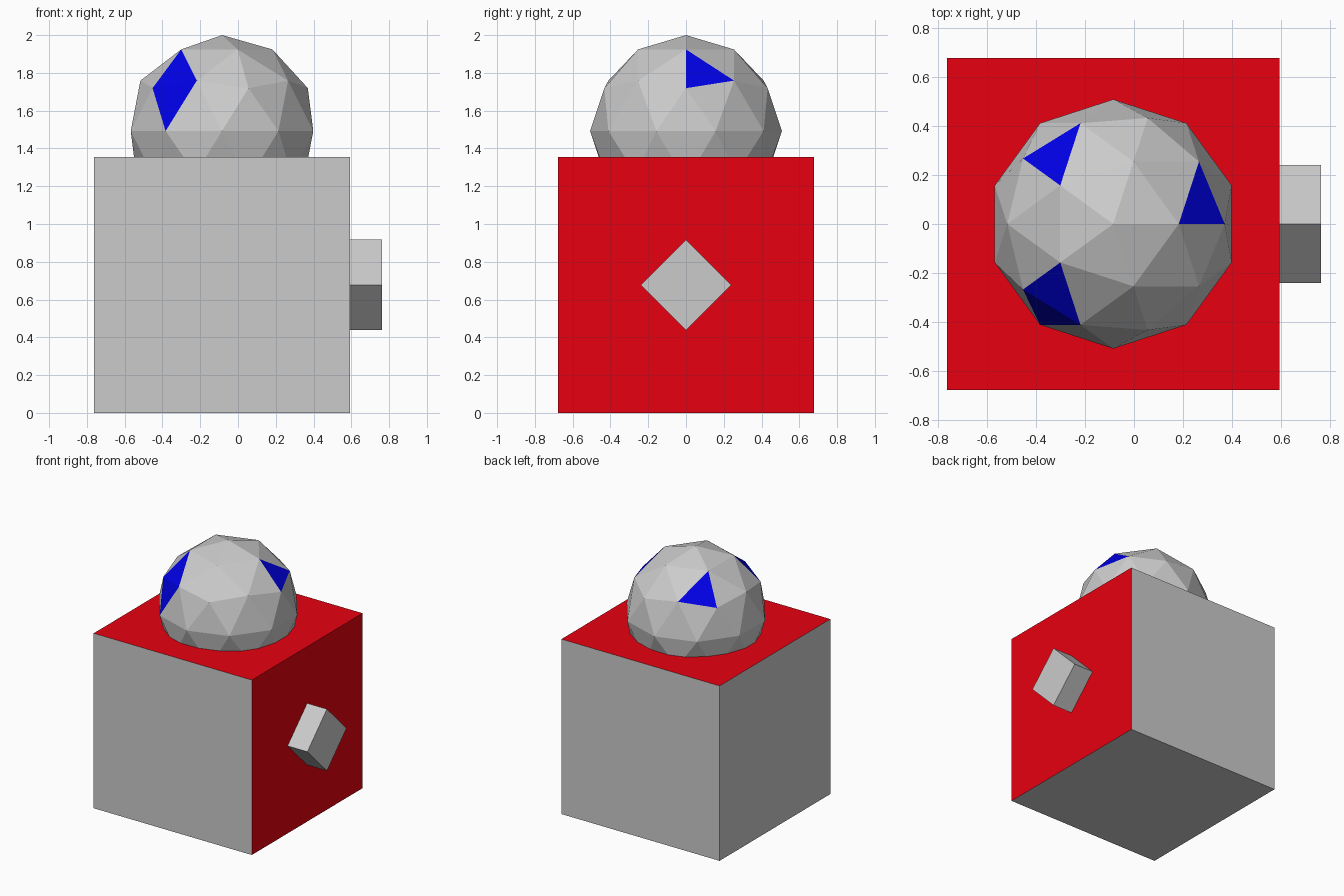
import bpy
from math import pi
from mathutils import Vector

if "Cube" in bpy.data.objects:
    bpy.data.objects.remove(bpy.data.objects["Cube"])

SIZE = 1.355      # body cube edge
KNOB = SIZE / 4   # side knob edge
CX = -KNOB / 4    # body centre in x
RADIUS = 0.508


def colour(name, rgb):
    mat = bpy.data.materials.new(name)
    mat.diffuse_color = (*rgb, 1)
    mat.use_nodes = True
    mat.node_tree.nodes["Principled BSDF"].inputs["Base Color"].default_value = mat.diffuse_color
    return mat


grey = colour("grey", (0.8, 0.8, 0.8))
red = colour("red", (0.8, 0.0, 0.005))
blue = colour("blue", (0.0, 0.0, 0.8))


def finish(name, accent=None):
    obj = bpy.context.object
    obj.name = name
    if accent:
        obj.data.materials.append(grey)
        obj.data.materials.append(accent)
    return obj


# Cube body: top and right faces are red
bpy.ops.mesh.primitive_cube_add(size=SIZE, location=(CX, 0, SIZE / 2))
body = finish("body", red)
for face in body.data.polygons:
    if face.normal.z > 0.9 or face.normal.x > 0.9:
        face.material_index = 1

# Faceted dome sunk into the body top
bpy.ops.mesh.primitive_ico_sphere_add(subdivisions=2, radius=RADIUS,
                                      location=(CX, 0, 2 - RADIUS))
dome = finish("dome", blue)

# Blue facets: pick the face nearest to each centre (dome space)
spots = [(0.357, 0.083, 0.308),     # right
         (-0.24, 0.28, 0.308),      # back left
         (-0.24, -0.28, 0.308),     # front left, upper
         (-0.268, -0.363, 0.168)]   # front left, lower
for spot in spots:
    nearest = min(dome.data.polygons, key=lambda f: (f.center - Vector(spot)).length)
    nearest.material_index = 1

# Small knob on the right side, turned on its edge
bpy.ops.mesh.primitive_cube_add(size=KNOB, location=(CX + SIZE / 2, 0, SIZE / 2),
                                rotation=(pi / 4, 0, 0))
finish("side_knob")
